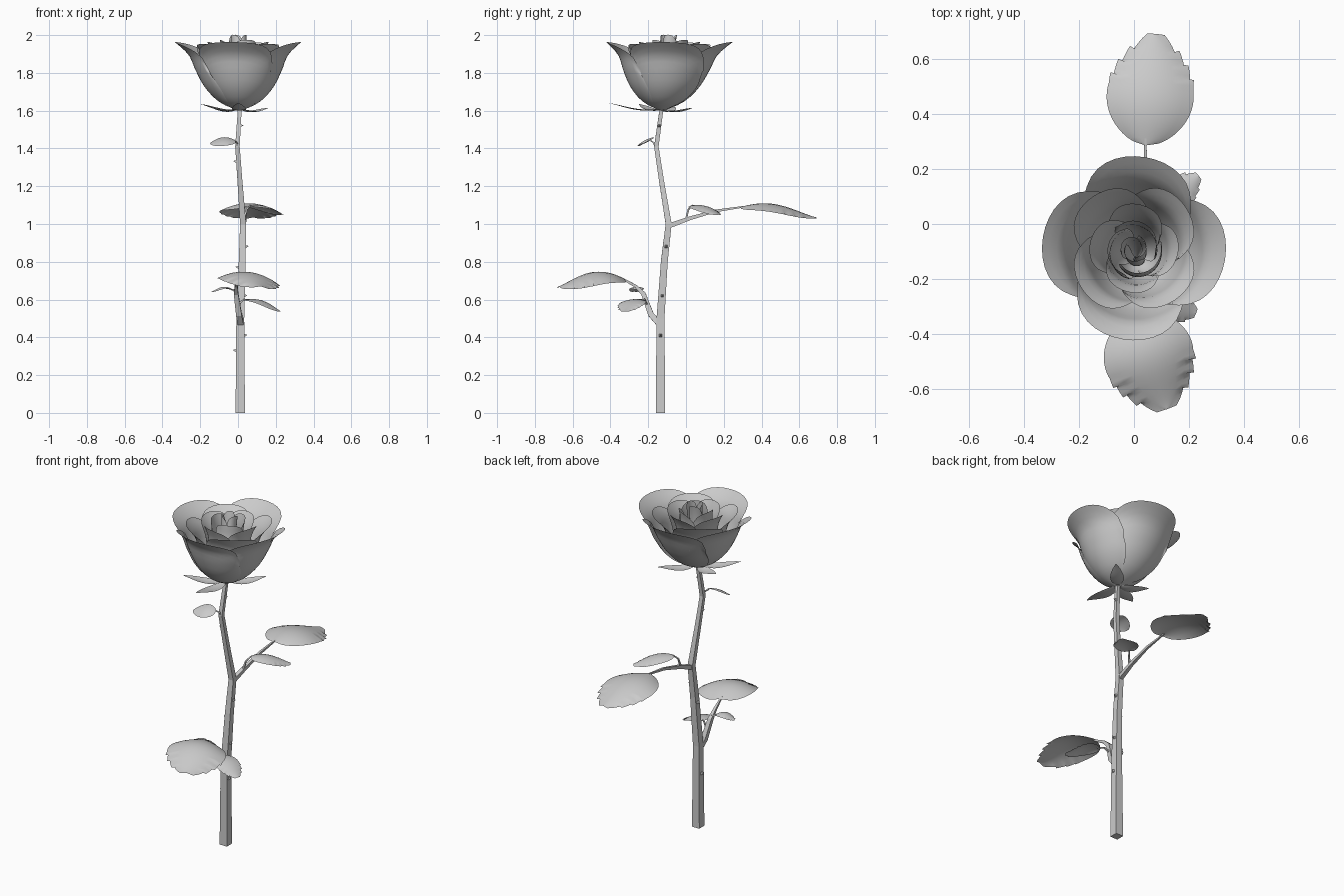
import bpy, math
from mathutils import Vector

if "Cube" in bpy.data.objects:
    bpy.data.objects.remove(bpy.data.objects["Cube"])

grey = bpy.data.materials.new("plain grey")
grey.diffuse_color = (0.6, 0.6, 0.6, 1)
grey.use_nodes = True
grey.node_tree.nodes["Principled BSDF"].inputs["Base Color"].default_value = grey.diffuse_color


def make(name, verts, faces, smooth=True):
    me = bpy.data.meshes.new(name)
    me.from_pydata([tuple(v) for v in verts], [], faces)
    me.materials.append(grey)
    me.polygons.foreach_set("use_smooth", [smooth] * len(me.polygons))
    me.update()
    ob = bpy.data.objects.new(name, me)
    bpy.context.collection.objects.link(ob)
    return ob


def grid(name, fn, nu, nv):
    """Open sheet from fn(u in -1..1, v in 0..1)."""
    verts = [fn(-1 + 2 * i / nu, j / nv) for j in range(nv + 1) for i in range(nu + 1)]
    w = nu + 1
    faces = [(j * w + i, j * w + i + 1, (j + 1) * w + i + 1, (j + 1) * w + i)
             for j in range(nv) for i in range(nu)]
    return make(name, verts, faces)


def tube(name, pts, radii, ref, sides=4):
    """Flat-sided tapering stem through the given points."""
    pts = [Vector(p) for p in pts]
    verts, faces = [], []
    for i, p in enumerate(pts):
        t = (pts[min(i + 1, len(pts) - 1)] - pts[max(i - 1, 0)]).normalized()
        a = t.cross(Vector(ref)).normalized()
        b = t.cross(a)
        for k in range(sides):
            q = math.pi / 4 + math.tau * k / sides
            verts.append(p + (a * math.cos(q) + b * math.sin(q)) * radii[i] * 1.41)
    for i in range(len(pts) - 1):
        for k in range(sides):
            m = (k + 1) % sides
            faces.append((i * sides + k, i * sides + m, (i + 1) * sides + m, (i + 1) * sides + k))
    faces += [tuple(range(sides))[::-1], tuple(range(len(verts) - sides, len(verts)))]
    return make(name, verts, faces, False)


def lerp_profile(prof, v):
    """Smooth sample of an evenly spaced (r, z) profile (Catmull-Rom)."""
    n = len(prof) - 1
    i = min(int(v * n), n - 1)
    t = v * n - i
    P = [Vector(prof[max(0, min(n, i + k))]) for k in (-1, 0, 1, 2)]
    return 0.5 * (2 * P[1] + (P[2] - P[0]) * t + (2 * P[0] - 5 * P[1] + 4 * P[2] - P[3]) * t * t
                  + (3 * P[1] - P[0] - 3 * P[2] + P[3]) * t ** 3)


# Main stem
tube("main_stem",
     [(.012, -.135, 0), (.012, -.135, .5), (.022, -.115, .8), (.027, -.092, 1.0),
      (.01, -.13, 1.23), (-.003, -.157, 1.41), (.01, -.128, 1.62)],
     [.025, .021, .018, .016, .013, .012, .01], (0, 1, 0))

# Branches and leaf stalks
X, Y = (1, 0, 0), (0, 1, 0)
tube("back_branch", [(.027, -.09, .99), (.035, .02, 1.03), (.04, .16, 1.07), (.042, .31, 1.092)],
     [.013, .01, .007, .004], X)
tube("back_stalk", [(.035, .0, 1.025), (.045, .012, 1.075), (.065, .035, 1.1)], [.005, .004, .003], X)
tube("front_branch", [(.015, -.14, .47), (.005, -.185, .52), (-.01, -.225, .63), (-.01, -.265, .67),
                      (.0, -.35, .718)], [.016, .015, .012, .008, .004], X)
tube("front_stalk_right", [(.0, -.205, .57), (.03, -.22, .6), (.06, -.25, .6)], [.005, .004, .003], Y)
tube("front_stalk_left", [(-.01, -.235, .645), (-.04, -.245, .655)], [.006, .003], Y)
tube("upper_stalk", [(-.003, -.155, 1.4), (-.006, -.172, 1.43), (-.025, -.19, 1.445)],
     [.006, .004, .003], X)


def leaf(name, base, tip, half, bump, droop, roll=0, teeth=.05, sharp=.6):
    """Domed leaf with a toothed outer margin."""
    base, tip = Vector(base), Vector(tip)
    ax = tip - base
    side = ax.cross(Vector((0, 0, 1))).normalized()
    up = side.cross(ax).normalized()
    side, up = (side * math.cos(roll) + up * math.sin(roll),
                up * math.cos(roll) - side * math.sin(roll))

    def fn(u, v):
        w = half * max(math.sin(math.pi * v ** .85), 0) ** sharp
        j = round(v * 32)
        tooth = teeth * abs(u) ** 8 * ((j % 4) / 3 - .4) if .5 < v < .97 else 0
        return (base + ax * (v + tooth) + side * u * w * (1 + tooth)
                + up * (bump * math.sin(math.pi * v ** .8) ** 1.3 - droop * u * u * w / half))
    grid(name, fn, 8, 32)


leaf("back_leaf", (.042, .285, 1.09), (.08, .69, 1.035), .158, .04, .042, sharp=.66)
leaf("front_leaf", (.0, -.325, .71), (.12, -.672, .67), .165, .053, .048, roll=.08)
leaf("back_side_leaf", (.06, .03, 1.098), (.235, .175, 1.05), .068, .018, .018)
leaf("front_right_leaf", (.04, -.25, .6), (.225, -.325, .538), .073, .022, .014)
leaf("front_left_leaf", (-.03, -.25, .655), (-.14, -.275, .642), .04, .018, .01)
leaf("upper_leaf", (-.012, -.2, 1.44), (-.148, -.225, 1.425), .05, .012, .008, roll=.45, teeth=0)

# Sepals under the flower
for i, (x, y, z) in enumerate([(-.2, -.25, 1.635), (.165, .042, 1.615), (.0, -.41, 1.64),
                               (-.16, -.06, 1.62)]):
    leaf(f"sepal_{i}", (.01, -.128, 1.61), (x, y, z), .038, -.02, -.006, teeth=0, sharp=.9)

# Thorns
for i, (x, y, z, dx, dy) in enumerate([
        (-.008, -.135, .33, -1, 0), (.03, -.135, .41, 1, 0), (.03, -.125, .62, 1, 0),
        (.005, -.117, .77, -1, 0), (.038, -.105, .88, 1, 0), (-.006, -.145, 1.33, -1, 0),
        (.01, -.141, 1.52, 1, 0)]):
    tube(f"thorn_{i}", [(x, y, z), (x + .018 * dx, y + .018 * dy, z + .003)], [.009, .001], (0, 0, 1))

# Flower: rings of cupped petals sharing two profiles, tighter inward
OPEN = [(.012, 1.602), (.105, 1.645), (.178, 1.72), (.226, 1.81), (.262, 1.895), (.333, 1.963)]
CUP = [(.012, 1.61), (.2, 1.68), (.29, 1.76), (.31, 1.84), (.305, 1.91), (.33, 1.965)]


def petal(name, ang, prof, scale, half, dz, swirl):
    def fn(u, v):
        vv = v * (1 - .45 * (1 - math.sqrt(max(0, 1 - u * u * .98))))
        r, z = lerp_profile(prof, vv)
        r *= scale * (1 + swirl * u)
        a = ang + u * half * (.8 + .2 * math.sin(math.pi * min(v, .9)))
        return Vector((.01 * (1 - v) + r * math.cos(a), -.128 + .04 * v + r * math.sin(a), z + dz * v))
    grid(name, fn, 18, 14)


rings = [("outer", 4, 173, OPEN, 1.0, 66, 0, .04), ("second", 4, 128, OPEN, .72, 66, -.01, .08),
         ("third", 4, 170, OPEN, .48, 70, .0, .10), ("inner", 3, 60, CUP, .29, 85, .01, .14),
         ("heart", 3, 110, CUP, .13, 95, .037, .25)]
for name, n, start, prof, scale, half, dz, swirl in rings:
    for k in range(n):
        petal(f"{name}_petal_{k}", math.radians(start + k * 360 / n), prof, scale,
              math.radians(half), dz, swirl)
